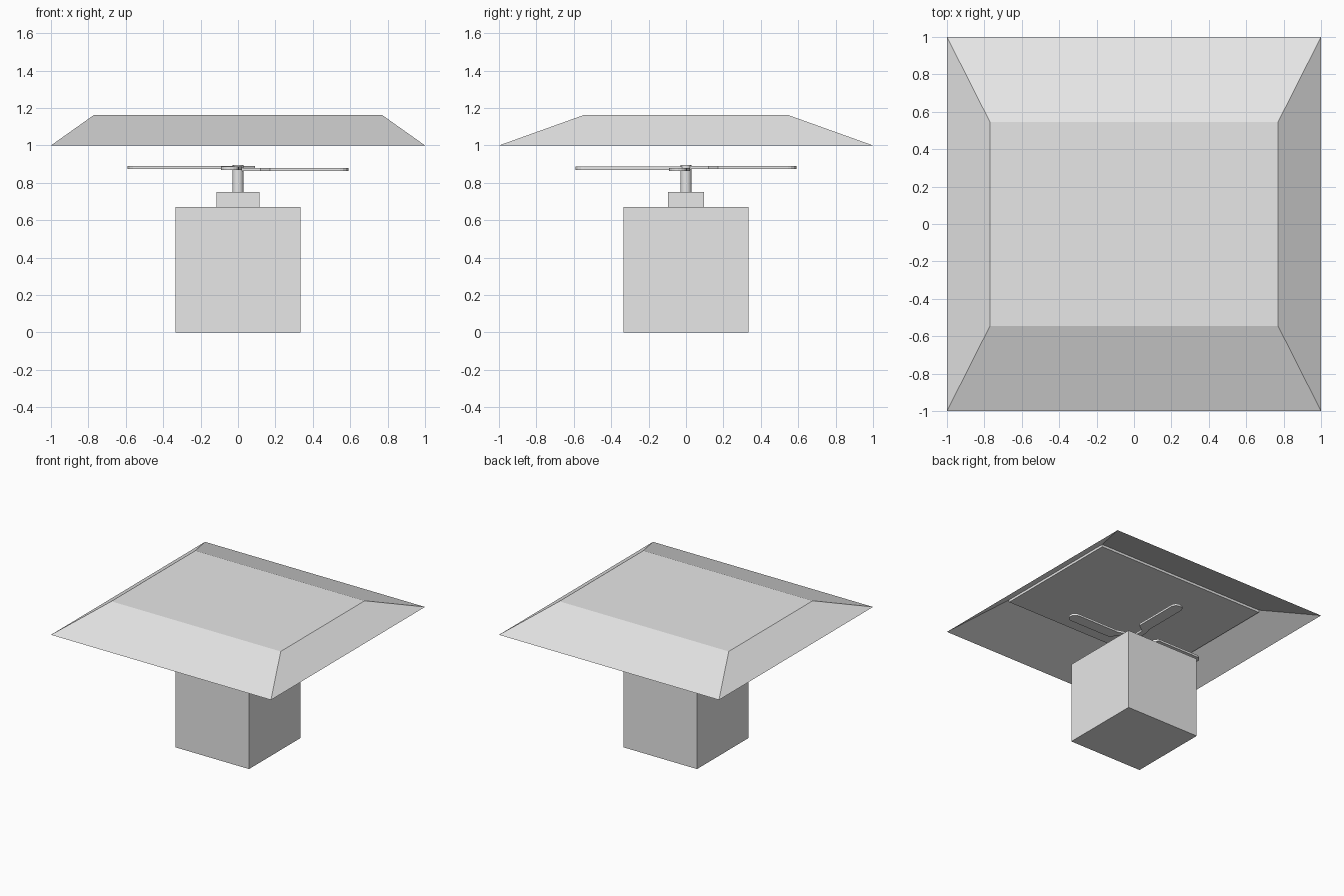
import bpy, bmesh, math
from mathutils import Matrix

if "Cube" in bpy.data.objects:
    bpy.data.objects.remove(bpy.data.objects["Cube"])

grey = bpy.data.materials.new("light grey")
grey.diffuse_color = (0.8, 0.8, 0.8, 1)
grey.use_nodes = True
grey.node_tree.nodes["Principled BSDF"].inputs["Base Color"].default_value = grey.diffuse_color


def finish(name, bm):
    me = bpy.data.meshes.new(name)
    bm.to_mesh(me)
    bm.free()
    me.materials.append(grey)
    ob = bpy.data.objects.new(name, me)
    bpy.context.scene.collection.objects.link(ob)
    return ob


def box(name, sx, sy, z0, z1):
    bm = bmesh.new()
    bmesh.ops.create_cube(bm, size=1)
    bmesh.ops.scale(bm, vec=(sx, sy, z1 - z0), verts=bm.verts)
    bmesh.ops.translate(bm, vec=(0, 0, (z0 + z1) / 2), verts=bm.verts)
    return finish(name, bm)


# body and motor housing
box("body", 0.67, 0.67, 0, 0.67)
box("motor_housing", 0.23, 0.19, 0.67, 0.75)

# round shaft
bm = bmesh.new()
bmesh.ops.create_cone(bm, cap_ends=True, segments=24, radius1=0.03, radius2=0.03,
                      depth=0.145, matrix=Matrix.Translation((0, 0, 0.8225)))
shaft = finish("shaft", bm)
bpy.context.view_layer.objects.active = shaft
shaft.select_set(True)
bpy.ops.object.shade_smooth_by_angle(angle=math.radians(40))

# canopy: flat plate with four open sloping sheets around it
TOP, RIM = 1.163, 1.0
box("canopy_plate", 1.54, 1.09, TOP - 0.02, TOP)
bm = bmesh.new()
corners = [(-1, -1), (1, -1), (1, 1), (-1, 1)]
outer = [bm.verts.new((x, y, RIM)) for x, y in corners]
inner = [bm.verts.new((x * 0.77, y * 0.545, TOP)) for x, y in corners]
for i in range(4):
    j = (i + 1) % 4
    bm.faces.new((outer[i], outer[j], inner[j], inner[i]))
finish("canopy_slopes", bm)

# pinwheel blades: narrow root, wide offset paddle with a rounded tip
R, TIP, LOW, HIGH = 0.045, 0.59, -0.005, 0.09
outline = [(-0.022, -0.022), (0.022, -0.022), (0.022, 0.12), (HIGH, 0.17)]
mid = (LOW + HIGH) / 2
for k in range(9):
    a = math.pi * k / 8
    outline.append((mid + (HIGH - mid) * math.cos(a), TIP - R + R * math.sin(a)))
outline += [(LOW, 0.17), (-0.022, 0.12)]
for name, turn, z in (("back", 0, 0.874), ("left", 90, 0.873),
                      ("front", 180, 0.870), ("right", 270, 0.863)):
    bm = bmesh.new()
    face = bm.faces.new([bm.verts.new((x, y, z)) for x, y in outline])
    ext = bmesh.ops.extrude_face_region(bm, geom=[face])
    top = [v for v in ext["geom"] if isinstance(v, bmesh.types.BMVert)]
    bmesh.ops.translate(bm, vec=(0, 0, 0.017), verts=top)
    bmesh.ops.recalc_face_normals(bm, faces=bm.faces)
    bmesh.ops.rotate(bm, cent=(0, 0, 0), verts=bm.verts,
                     matrix=Matrix.Rotation(math.radians(turn), 3, "Z"))
    finish("blade_" + name, bm)
